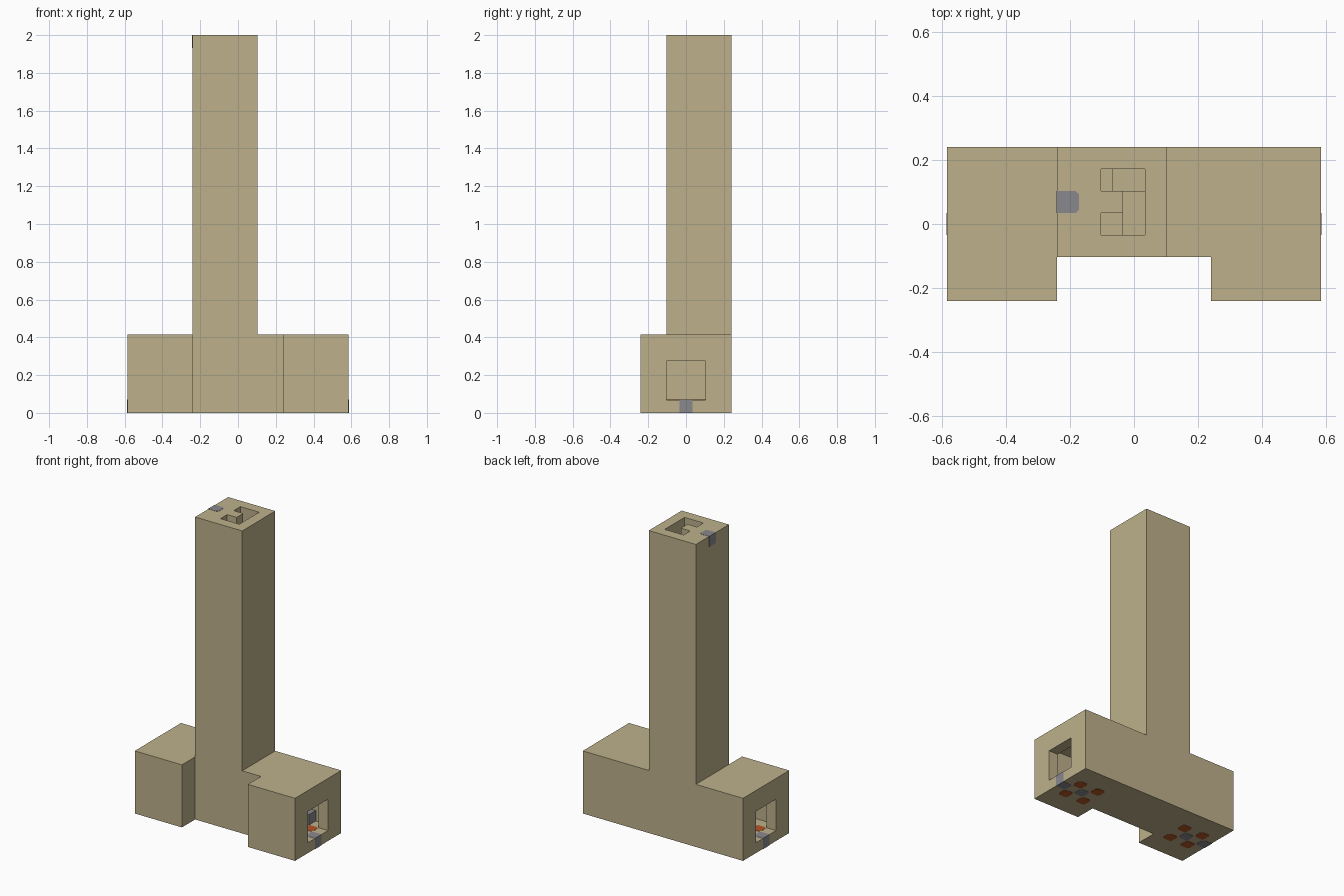
import bpy, bmesh

U = 2 / 29      # one building module
EPS = 0.02      # inlay protrusion, in modules

cube = bpy.data.objects.get("Cube")
if cube:
    bpy.data.objects.remove(cube, do_unlink=True)


def material(name, rgb):
    m = bpy.data.materials.new(name)
    m.use_nodes = True
    m.diffuse_color = (*rgb, 1)
    bsdf = next(n for n in m.node_tree.nodes if n.type == 'BSDF_PRINCIPLED')
    bsdf.inputs["Base Color"].default_value = (*rgb, 1)
    return m


sand = material("sand", (0.51, 0.44, 0.26))
grey = material("grey", (0.25, 0.245, 0.265))
orange = material("burnt_orange", (0.46, 0.09, 0.02))


def prism(name, outline, z0, z1, mat):
    """Extrude a plan outline, given in modules, from z0 to z1."""
    bm = bmesh.new()
    face = bm.faces.new([bm.verts.new((x * U, y * U, z0 * U)) for x, y in outline])
    top = bmesh.ops.extrude_face_region(bm, geom=[face])["geom"]
    verts = [v for v in top if isinstance(v, bmesh.types.BMVert)]
    bmesh.ops.translate(bm, verts=verts, vec=(0, 0, (z1 - z0) * U))
    bmesh.ops.recalc_face_normals(bm, faces=bm.faces)
    me = bpy.data.meshes.new(name)
    bm.to_mesh(me)
    bm.free()
    me.materials.append(mat)
    ob = bpy.data.objects.new(name, me)
    bpy.context.collection.objects.link(ob)
    return ob


def box(name, x, y, z, mat):
    x0, x1 = sorted(x)
    outline = [(x0, y[0]), (x1, y[0]), (x1, y[1]), (x0, y[1])]
    return prism(name, outline, z[0], z[1], mat)


def carve(ob, x, y, z):
    """Cut a box-shaped hollow and remove the cutter."""
    cutter = box("cutter", x, y, z, sand)
    cutter.hide_render = True
    mod = ob.modifiers.new("carve", 'BOOLEAN')
    mod.operation = 'DIFFERENCE'
    mod.solver = 'EXACT'
    mod.object = cutter
    bpy.context.view_layer.objects.active = ob
    bpy.ops.object.modifier_apply(modifier=mod.name)
    bpy.data.objects.remove(cutter, do_unlink=True)


def inlay(name, x, y, mat, c=0.15):
    """Square plug with clipped corners, set through the floor."""
    h = 0.5
    corners = [(-h + c, -h), (h - c, -h), (h, -h + c), (h, h - c),
               (h - c, h), (-h + c, h), (-h, h - c), (-h, -h + c)]
    return prism(name, [(x + a, y + b) for a, b in corners], -EPS, 1 + EPS, mat)


# Base: two wings joined by a recessed middle
base = prism("base", [(-8.5, -3.5), (-3.5, -3.5), (-3.5, -1.5), (3.5, -1.5),
                      (3.5, -3.5), (8.5, -3.5), (8.5, 3.5), (-8.5, 3.5)], 0, 6, sand)

# Room and end doorway in each wing
for s in (-1, 1):
    carve(base, (s * 4.5, s * 7.5), (-2.5, 2.5), (1, 5))
    carve(base, (s * 7, s * 9), (-1.5, 1.5), (1, 4))

# Tower with a winding stair well opening in the roof
tower = box("tower", (-3.5, 1.5), (-1.5, 3.5), (6, 29), sand)
carve(tower, (-1.5, 0.5), (-0.5, 0.5), (28, 29.5))
carve(tower, (-0.5, 0.5), (-0.5, 2.5), (27, 29.5))
carve(tower, (-1.5, 0.5), (1.5, 2.5), (26, 29.5))
carve(tower, (-2.5, -1), (1.5, 2.5), (25, 28))

# Floor inlays and door sills, mirrored on both wings
for s, side in ((-1, "right"), (1, "left")):
    inlay(f"{side}_floor_centre", s * 6, 0, grey)
    for dx in (-1, 1):
        for dy in (-1, 1):
            inlay(f"{side}_floor_spot", s * 6 + dx, dy, orange)
    prism(f"{side}_door_sill",
          [(s * (8.5 + EPS), -0.5), (s * (8.5 + EPS), 0.5), (s * 7.65, 0.5),
           (s * 7.5, 0.35), (s * 7.5, -0.35), (s * 7.65, -0.5)], -EPS, 1 + EPS, grey)

# Stair foot inside the left room
box("stair_foot", (5.5, 6.5), (1.5, 2.5), (1, 2), grey)

# Marker block on the tower rim
prism("tower_marker", [(-3.5 - EPS, 0.5), (-2.65, 0.5), (-2.5, 0.65),
                       (-2.5, 1.35), (-2.65, 1.5), (-3.5 - EPS, 1.5)],
      28, 29 + EPS, grey)
